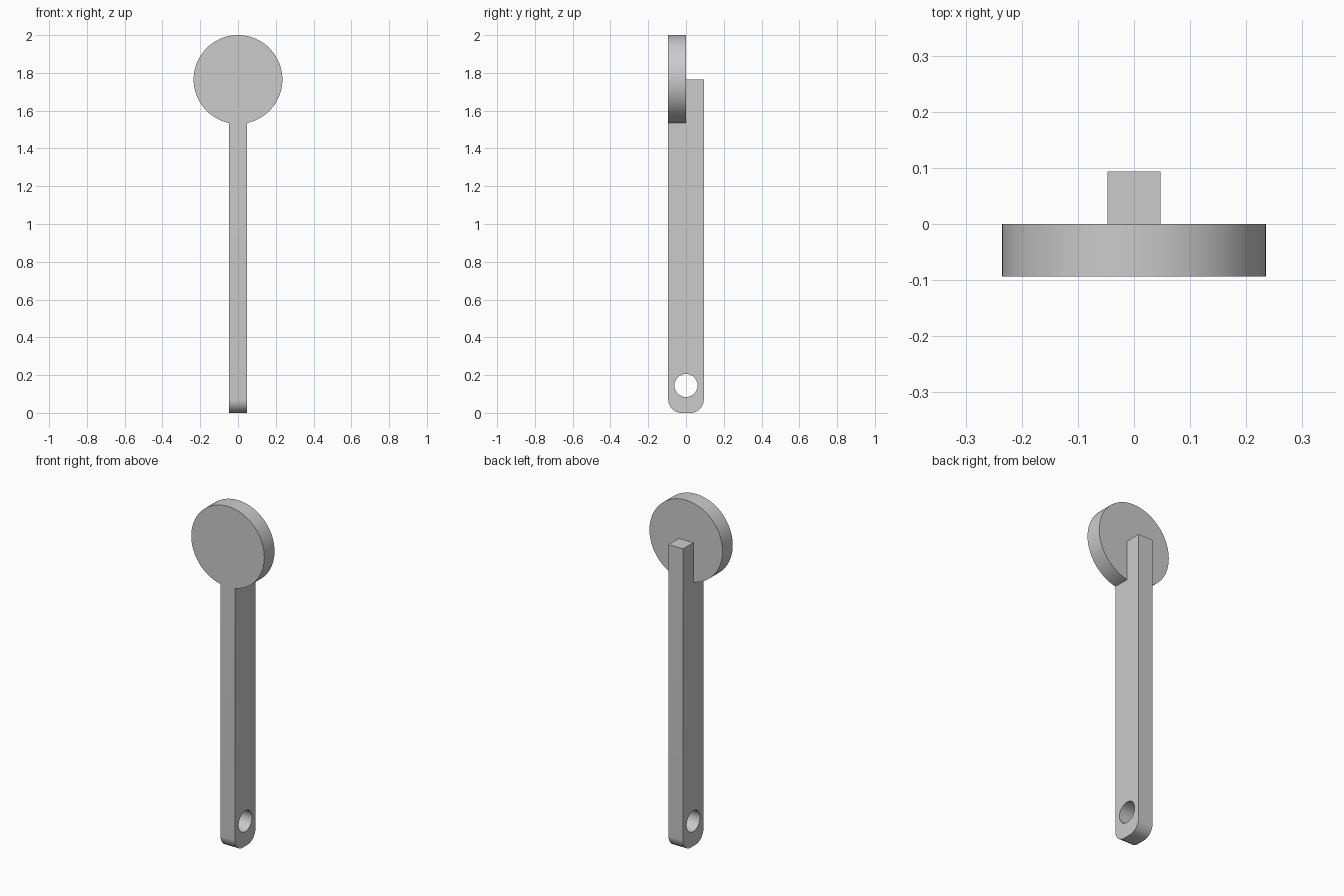
import bpy
import bmesh
import math
from mathutils import Matrix

HALF_W, HALF_D = 0.047, 0.094
DISC_R, DISC_Z = 0.235, 1.765
HOLE_R, HOLE_Z = 0.061, 0.145
CORNER_R = 0.07

cube = bpy.data.objects.get("Cube")
if cube:
    bpy.data.objects.remove(cube, do_unlink=True)

grey = bpy.data.materials.new("plain grey")
grey.use_nodes = True
colour = (0.6, 0.6, 0.6, 1)
grey.diffuse_color = colour
grey.node_tree.nodes["Principled BSDF"].inputs["Base Color"].default_value = colour


def add_object(name, bm):
    bmesh.ops.recalc_face_normals(bm, faces=bm.faces)
    mesh = bpy.data.meshes.new(name)
    bm.to_mesh(mesh)
    bm.free()
    mesh.materials.append(grey)
    obj = bpy.data.objects.new(name, mesh)
    bpy.context.collection.objects.link(obj)
    return obj


def cylinder(name, radius, depth, centre, axis, sides):
    bm = bmesh.new()
    matrix = Matrix.Translation(centre) @ Matrix.Rotation(math.pi / 2, 4, axis)
    bmesh.ops.create_cone(bm, cap_ends=True, segments=sides, radius1=radius,
                          radius2=radius, depth=depth, matrix=matrix)
    return add_object(name, bm)


def combine(target, other, operation):
    mod = target.modifiers.new(operation.lower(), "BOOLEAN")
    mod.object = other
    mod.operation = operation
    mod.solver = "EXACT"
    bpy.context.view_layer.objects.active = target
    bpy.ops.object.modifier_apply(modifier=mod.name)
    bpy.data.objects.remove(other, do_unlink=True)


# Bar: side profile with rounded lower corners, extruded across its width
profile = [(HALF_D, DISC_Z), (-HALF_D, DISC_Z)]
for side, start in ((-1, math.pi), (1, 1.5 * math.pi)):
    for i in range(13):
        a = start + i / 12 * math.pi / 2
        profile.append((side * (HALF_D - CORNER_R) + CORNER_R * math.cos(a),
                        CORNER_R + CORNER_R * math.sin(a)))
bm = bmesh.new()
face = bm.faces.new([bm.verts.new((-HALF_W, y, z)) for y, z in profile])
side = bmesh.ops.extrude_face_region(bm, geom=[face])
bmesh.ops.translate(bm, vec=(2 * HALF_W, 0, 0),
                    verts=[g for g in side["geom"] if isinstance(g, bmesh.types.BMVert)])
handle = add_object("handle_with_disc", bm)

# Pin hole through the lower end
hole = cylinder("pin_hole_cutter", HOLE_R, 0.4, (0, 0, HOLE_Z), "Y", 48)
hole.hide_render = True
combine(handle, hole, "DIFFERENCE")

# Round disc on the front half of the upper end
disc = cylinder("disc", DISC_R, HALF_D, (0, -HALF_D / 2, DISC_Z), "X", 96)
combine(handle, disc, "UNION")

# Smooth curved walls, sharp rims
bpy.ops.object.select_all(action="DESELECT")
handle.select_set(True)
bpy.context.view_layer.objects.active = handle
bpy.ops.object.shade_smooth_by_angle(angle=math.radians(30))
